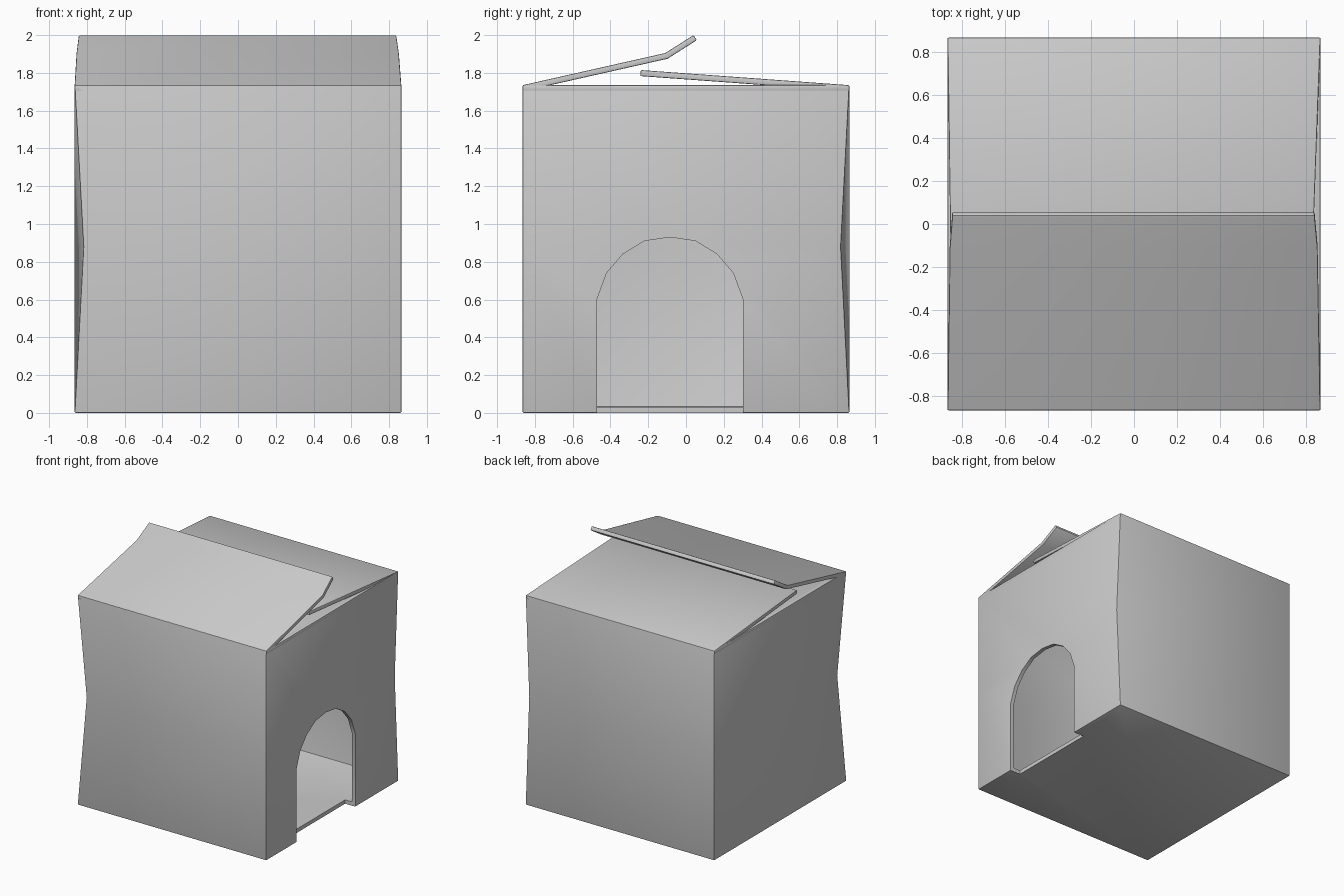
import bpy, bmesh, math

if "Cube" in bpy.data.objects:
    bpy.data.objects.remove(bpy.data.objects["Cube"])

H = 0.865        # half width of the box
TOP = 1.735      # height of the walls
WALL = 0.032     # card thickness

card = bpy.data.materials.new("grey card")
card.use_nodes = True
card.diffuse_color = (0.6, 0.6, 0.6, 1)
card.node_tree.nodes["Principled BSDF"].inputs["Base Color"].default_value = card.diffuse_color


def finish_mesh(name, bm):
    mesh = bpy.data.meshes.new(name)
    bm.to_mesh(mesh)
    bm.free()
    mesh.materials.append(card)
    obj = bpy.data.objects.new(name, mesh)
    bpy.context.collection.objects.link(obj)
    return obj


def skin(rings, closed):
    """Join successive rows of points with quads."""
    bm = bmesh.new()
    rows = [[bm.verts.new(p) for p in ring] for ring in rings]
    n = len(rows[0])
    for a, b in zip(rows, rows[1:]):
        for i in range(n if closed else n - 1):
            j = (i + 1) % n
            bm.faces.new((a[i], a[j], b[j], b[i]))
    return bm, rows


def apply_all(obj):
    bpy.ops.object.select_all(action="DESELECT")
    obj.select_set(True)
    bpy.context.view_layer.objects.active = obj
    for mod in list(obj.modifiers):
        bpy.ops.object.modifier_apply(modifier=mod.name)
    bpy.ops.object.shade_smooth_by_angle(angle=math.radians(30))


def thicken(obj):
    solid = obj.modifiers.new("thickness", "SOLIDIFY")
    solid.thickness = WALL
    solid.offset = -1
    solid.use_even_offset = True
    bevel = obj.modifiers.new("soft edges", "BEVEL")
    bevel.width = 0.006
    bevel.segments = 2
    bevel.limit_method = "ANGLE"
    bevel.angle_limit = math.radians(40)


def flap(name, rows):
    bm, _ = skin(rows, False)
    bm.normal_update()
    for f in bm.faces:
        if f.normal.z < 0:
            f.normal_flip()
    obj = finish_mesh(name, bm)
    thicken(obj)
    apply_all(obj)


# Box body: floor and four walls, two upright corners dented at mid height
def square(z):
    return [(-H, -H, z), (H, -H, z), (H, H, z), (-H, H, z)]


middle = square(0.88)
middle[0] = (-H + 0.047, -H + 0.05, 0.88)
middle[2] = (H, H - 0.045, 0.88)
bm, rows = skin([square(0), middle, square(TOP)], True)
bm.faces.new(rows[0][::-1])
bmesh.ops.recalc_face_normals(bm, faces=bm.faces[:])
body = finish_mesh("box_body", bm)
thicken(body)

# Arched doorway, cut through the wall and the rim of the floor
half_arch = [(0.387, -0.1), (0.387, 0.6), (0.335, 0.74), (0.25, 0.84), (0.135, 0.91)]
arch = half_arch + [(0, 0.93)] + [(-y, z) for y, z in reversed(half_arch)]
bm, rows = skin([[(x, y - 0.085, z) for y, z in arch] for x in (0.77, 1.0)], True)
for row in rows:
    bm.faces.new(row)
bmesh.ops.recalc_face_normals(bm, faces=bm.faces[:])
cutter = finish_mesh("doorway_cutter", bm)
cutter.hide_render = True
cut = body.modifiers.new("doorway", "BOOLEAN")
cut.operation = "DIFFERENCE"
cut.solver = "EXACT"
cut.object = cutter
apply_all(body)
bpy.data.objects.remove(cutter)

# Side flaps, folded nearly flat beneath the others
for name, s in (("left_flap", 1), ("right_flap", -1)):
    flap(name, [[(s * H, -H, TOP), (s * H, H, TOP)],
                [(s * 0.03, -0.83, TOP - 0.02), (s * 0.03, 0.83, TOP - 0.02)]])

# Back flap, resting slightly raised
flap("back_flap", [[(-H, H, TOP), (H, H, TOP)],
                   [(-0.85, -0.24, 1.815), (0.825, -0.24, 1.815)]])

# Front flap, lifted and creased near its free edge
flap("front_flap", [[(-H, -H, TOP), (H, -H, TOP)],
                    [(-0.855, -0.11, 1.905), (0.852, -0.11, 1.905)],
                    [(-0.843, 0.04, 2.0), (0.838, 0.04, 2.0)]])
